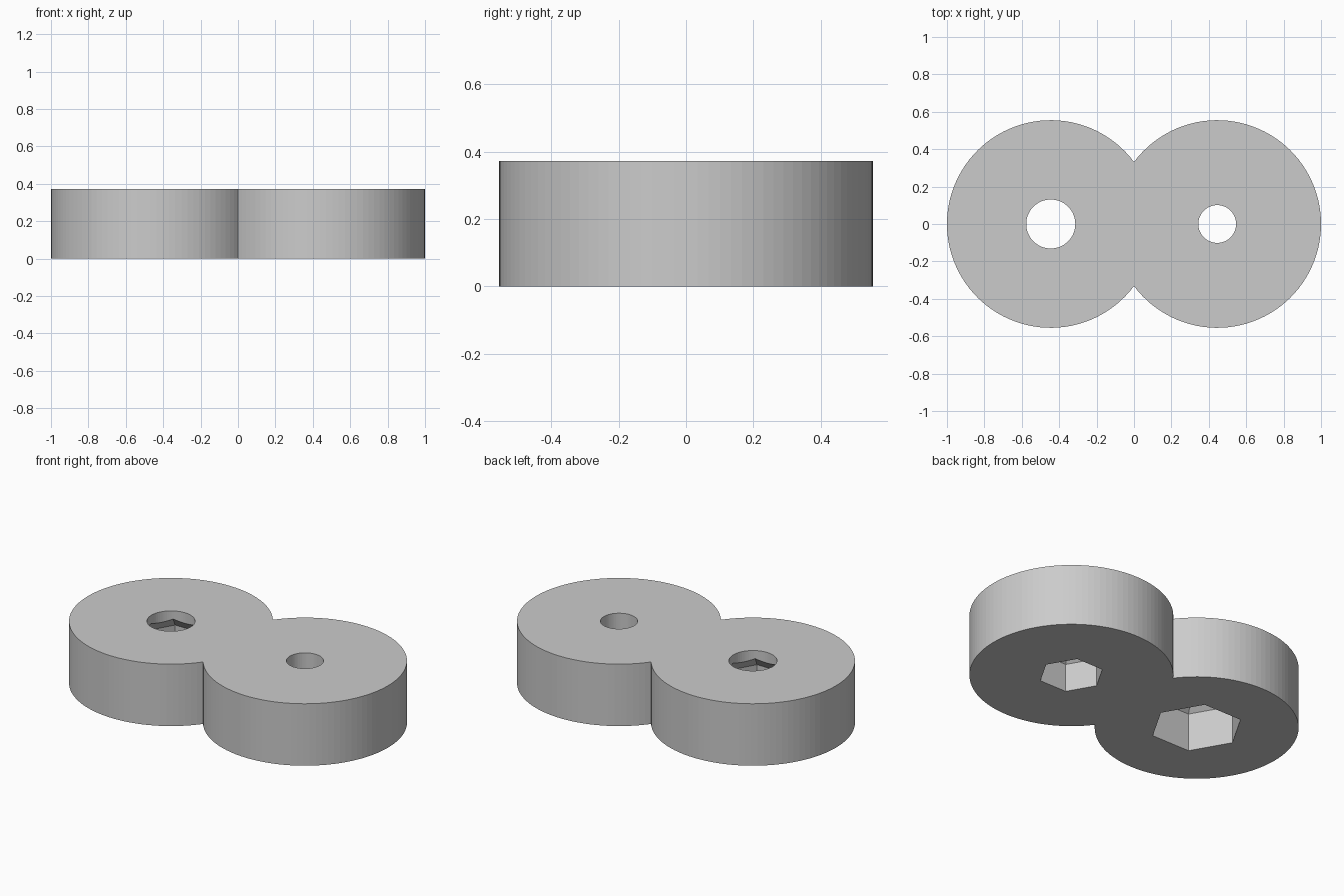
import bpy
import bmesh
from math import acos, cos, sin, tau

cube = bpy.data.objects.get("Cube")
if cube:
    bpy.data.objects.remove(cube, do_unlink=True)

HEIGHT = 0.372
OFFSET = 0.445   # disc centres sit at +-OFFSET on x
RADIUS = 0.555
TAPER = 0.76     # rise of the pocket roof along its ridges

grey = bpy.data.materials.new("plain grey")
grey.use_nodes = True
colour = (0.6, 0.6, 0.6, 1)
grey.diffuse_color = colour
grey.node_tree.nodes["Principled BSDF"].inputs["Base Color"].default_value = colour


def finish(bm, name):
    bmesh.ops.recalc_face_normals(bm, faces=bm.faces)
    mesh = bpy.data.meshes.new(name)
    bm.to_mesh(mesh)
    bm.free()
    mesh.materials.append(grey)
    obj = bpy.data.objects.new(name, mesh)
    bpy.context.collection.objects.link(obj)
    return obj


def stack(name, x, sides, profile):
    """Solid of stacked polygon rings, given as (radius, z) pairs."""
    bm = bmesh.new()
    rings = [[bm.verts.new((x + r * cos(tau * i / sides), r * sin(tau * i / sides), z))
              for i in range(sides)] for r, z in profile]
    for low, high in zip(rings, rings[1:]):
        for i in range(sides):
            j = (i + 1) % sides
            bm.faces.new((low[i], low[j], high[j], high[i]))
    bm.faces.new(rings[0])
    bm.faces.new(rings[-1])
    return finish(bm, name)


# Body: two overlapping discs drawn as one outline and extruded
STEPS = 82
limit = acos(-OFFSET / RADIUS)
arc = [(OFFSET + RADIUS * cos(a), RADIUS * sin(a))
       for a in (-limit + 2 * limit * i / STEPS for i in range(STEPS + 1))]
outline = arc + [(-x, -y) for x, y in arc[1:-1]]
# the half-turned arc shares both notch points with the first one
bm = bmesh.new()
base = bm.faces.new([bm.verts.new((x, y, 0)) for x, y in outline])
top = bmesh.ops.extrude_face_region(bm, geom=[base], use_keep_orig=True)
bmesh.ops.translate(bm, vec=(0, 0, HEIGHT),
                    verts=[v for v in top["geom"] if isinstance(v, bmesh.types.BMVert)])
body = finish(bm, "double_disc_body")

# Holes: round bore through the top, tapered hexagonal pocket from below
cutters = []
for side, x, bore, pocket, wall in (("right", -OFFSET, 0.131, 0.254, 0.23),
                                    ("left", OFFSET, 0.101, 0.179, 0.169)):
    tip = bore * 0.6
    cutters.append(stack(side + "_pocket_cutter", x, 6,
                         [(pocket, -0.1), (pocket, wall),
                          (tip, wall + TAPER * (pocket - tip))]))
    cutters.append(stack(side + "_bore_cutter", x, 64,
                         [(bore, 0.1), (bore, HEIGHT + 0.1)]))

for cutter in cutters:
    cutter.hide_render = True
    cut = body.modifiers.new(cutter.name, "BOOLEAN")
    cut.operation = "DIFFERENCE"
    cut.solver = "EXACT"
    cut.object = cutter

# Bake the cuts, then drop the cutters
bpy.context.view_layer.update()
graph = bpy.context.evaluated_depsgraph_get()
carved = bpy.data.meshes.new_from_object(body.evaluated_get(graph))
body.modifiers.clear()
body.data = carved
carved.name = "double_disc_body"
for cutter in cutters:
    bpy.data.objects.remove(cutter, do_unlink=True)
